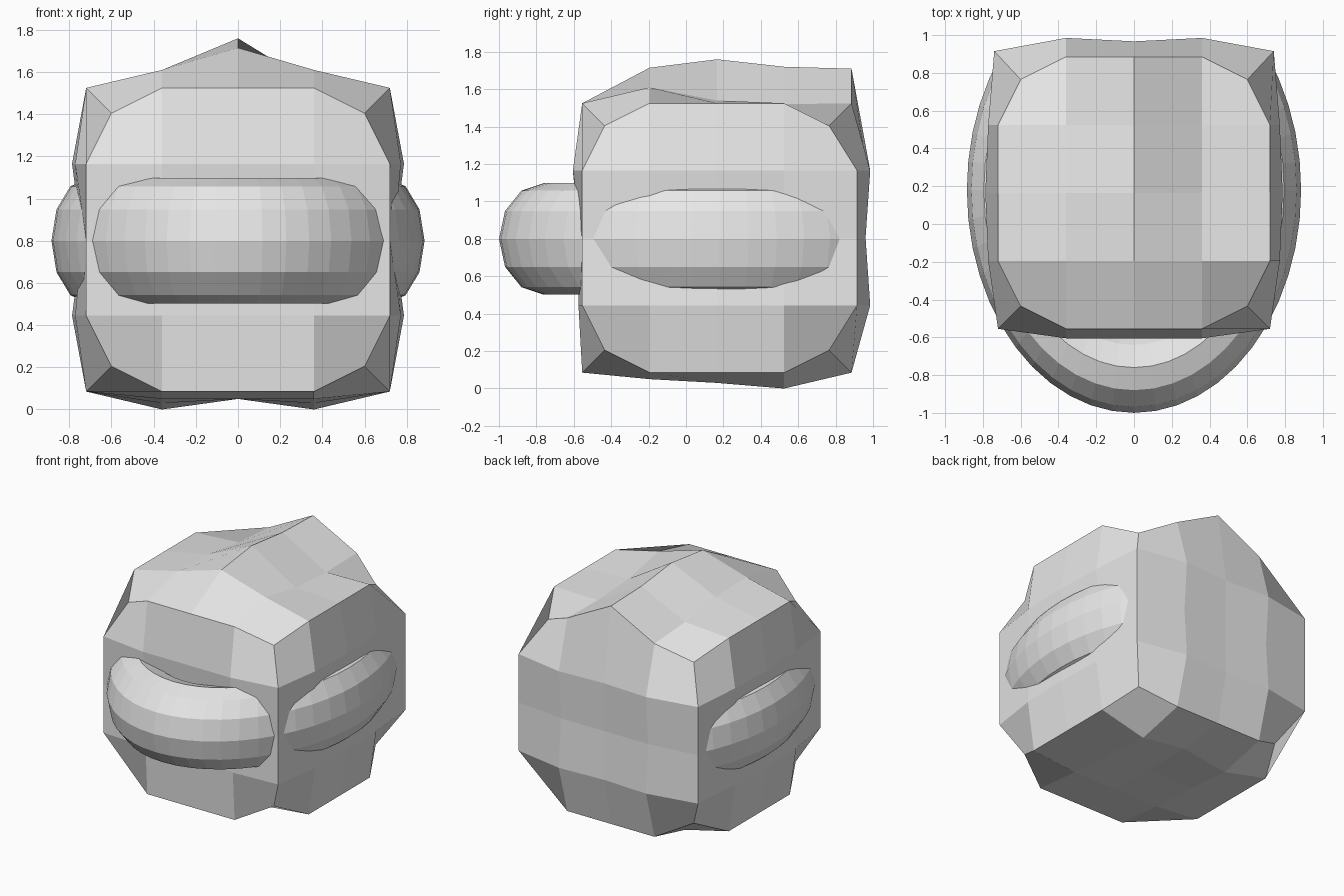
import bpy, bmesh
from mathutils import Vector

if "Cube" in bpy.data.objects:
    bpy.data.objects.remove(bpy.data.objects["Cube"], do_unlink=True)

GREY = (0.8, 0.8, 0.8, 1)
grey = bpy.data.materials.new("plain grey")
grey.use_nodes = True
grey.diffuse_color = GREY
grey.node_tree.nodes["Principled BSDF"].inputs["Base Color"].default_value = GREY


def finish(bm, name):
    mesh = bpy.data.meshes.new(name)
    bm.to_mesh(mesh)
    bm.free()
    mesh.materials.append(grey)
    obj = bpy.data.objects.new(name, mesh)
    bpy.context.collection.objects.link(obj)
    return obj


CENTRE = Vector((0, 0.165, 0.805))
STEP, EDGE, CORNER = 0.36, 0.72, 0.6

# Heights of the uneven crown and underside, by grid column and row
CROWN = {(0, -1): 1.715, (0, 0): 1.76, (0, 1): 1.72,
         (-1, -1): 1.61, (-1, 0): 1.6, (-1, 1): 1.55,
         (1, -1): 1.61, (1, 0): 1.54, (1, 1): 1.52}
BASE = {-1: 0.05, 0: 0.03, 1: 0.0}


def shape(i, j, k):
    """Place one grid point of the head block (each index runs -2 to 2)."""
    grid = (i, j, k)
    outer = [abs(g) == 2 for g in grid]
    if all(outer):
        return CENTRE + Vector(grid) * CORNER / 2
    p = CENTRE + Vector(grid) * STEP
    if sum(outer) == 2:
        if j == 2 and not outer[2]:          # vertical back edges flare out
            p.x, p.y = i * 0.37, 0.915
        if (i, j, k) == (0, 2, 2):           # crown ridge reaches the back
            p.z = 1.71
    elif outer[0]:                           # cheeks
        bulge = 0.74 if k == 0 else 0.787 if j == 0 else 0.772
        p.x = bulge * i / 2
    elif j == -2:                            # front
        p.y = {-1: -0.575, 0: -0.57, 1: -0.605}[k]
    elif j == 2:                             # back
        p.y = 0.96 if k == 0 else 0.967 if i == 0 else 0.985
    elif k == 2:
        p.z = CROWN[i, j]
    else:
        p.z = BASE[j] if i else 0.05
    return p


# Head block: a gridded cube with rounded corners and bulging faces
bm = bmesh.new()
bmesh.ops.create_cube(bm, size=4)
bmesh.ops.subdivide_edges(bm, edges=bm.edges[:], cuts=3, use_grid_fill=True)
for v in bm.verts:
    v.co = shape(*(round(c) for c in v.co))
finish(bm, "head_block")

# Wrap band: an oval ring around front and sides, open at the back
bpy.ops.mesh.primitive_torus_add(major_segments=48, minor_segments=12,
                                 major_radius=1, minor_radius=0.255)
ring = bpy.context.object
bm = bmesh.new()
bm.from_mesh(ring.data)
bpy.data.objects.remove(ring, do_unlink=True)
bmesh.ops.scale(bm, vec=(0.705, 0.94, 1.17), verts=bm.verts)
bmesh.ops.translate(bm, vec=(0, 0.18, 0.8), verts=bm.verts)
bmesh.ops.delete(bm, geom=[f for f in bm.faces if f.calc_center_median().y > 0.83],
                 context="FACES")
finish(bm, "wrap_band")
